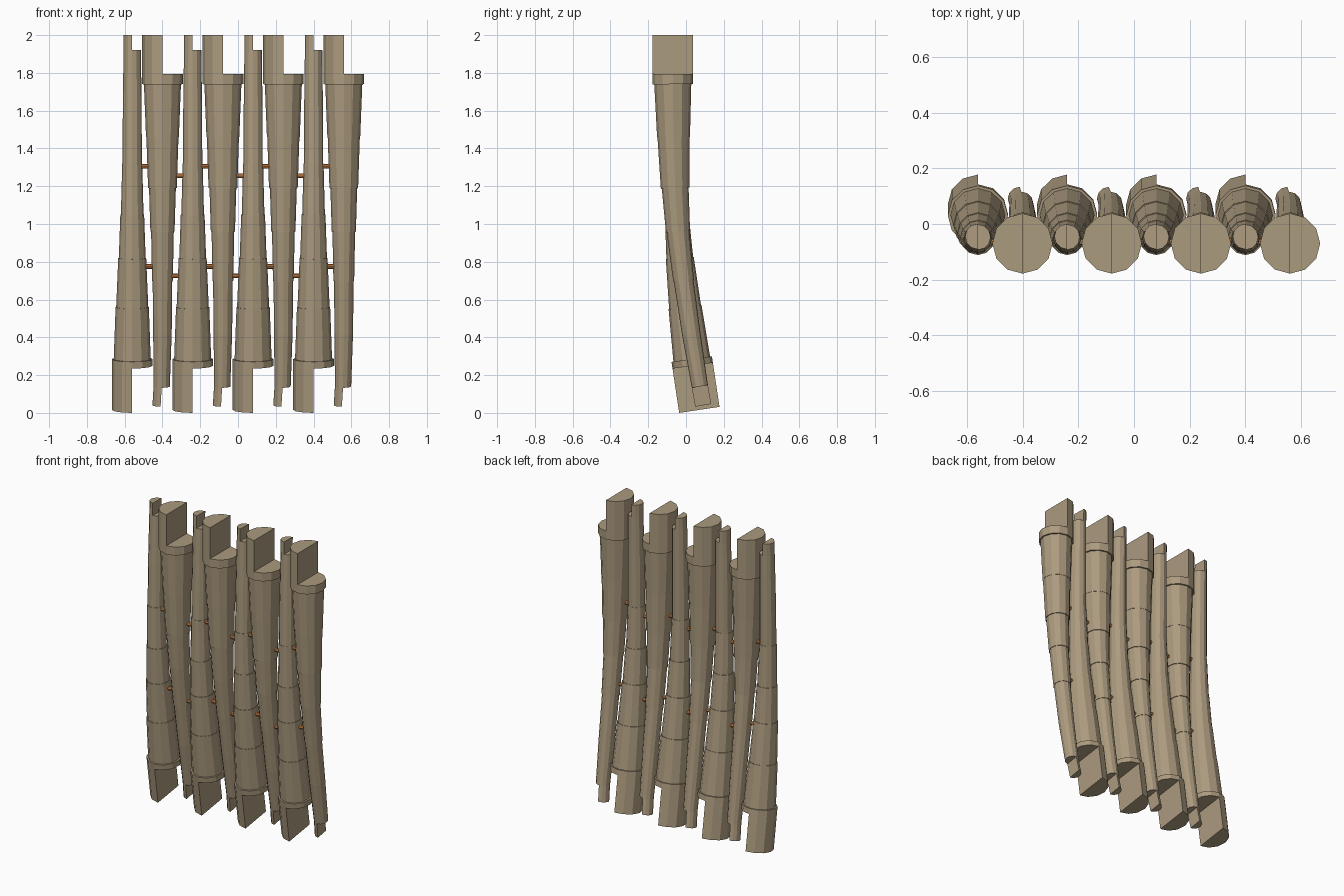
import bpy, bmesh, math
from mathutils import Vector

if "Cube" in bpy.data.objects:
    bpy.data.objects.remove(bpy.data.objects["Cube"])

SIDES = 12


def material(name, col):
    m = bpy.data.materials.new(name)
    m.diffuse_color = (*col, 1)
    m.use_nodes = True
    m.node_tree.nodes["Principled BSDF"].inputs["Base Color"].default_value = m.diffuse_color
    return m


TAN = material("tan tube", (0.41, 0.325, 0.21))
ORANGE = material("orange pin", (0.62, 0.22, 0.06))

# bend of the whole panel in side view: (z, y)
BEND = [(0, .073), (.28, .031), (.56, -.005), (.82, -.033),
        (1.05, -.05), (1.32, -.064), (1.74, -.07), (2.0, -.07)]


def bend(z):
    for (z0, y0), (z1, y1) in zip(BEND, BEND[1:]):
        if z <= z1 or z1 == 2.0:
            return y0 + (y1 - y0) * (z - z0) / (z1 - z0)


def centre(z, up):
    # the thin end of each tube leans slightly backwards
    thin = max(0, z - 1) if up else max(0, 1 - z)
    return bend(z) + .025 * thin


def ring(bm, x, z, r, up, half):
    slope = (centre(z + .06, up) - centre(z - .06, up)) / .12
    across = Vector((0, 1, -slope)).normalized()
    mid = Vector((x, centre(z, up), z))
    if half:
        n = SIDES // 2
        angles = [math.pi / 2 + math.pi * i / n for i in range(n + 1)]
    else:
        angles = [2 * math.pi * i / SIDES for i in range(SIDES)]
    return [bm.verts.new(mid + Vector((r * math.cos(a), 0, 0)) + across * (r * math.sin(a)))
            for a in angles]


def section(bm, x, rows, up, half=False):
    """Closed loft through (z, radius) rows."""
    rings = [ring(bm, x + (row[2] if len(row) > 2 else 0), row[0], row[1], up, half)
             for row in rows]
    for a, b in zip(rings, rings[1:]):
        for i in range(len(a)):
            j = (i + 1) % len(a)
            bm.faces.new((a[i], a[j], b[j], b[i]))
    bm.faces.new(rings[0])
    bm.faces.new(rings[-1])


def finish(bm, name, mat):
    bmesh.ops.recalc_face_normals(bm, faces=bm.faces)
    me = bpy.data.meshes.new(name)
    bm.to_mesh(me)
    bm.free()
    me.materials.append(mat)
    ob = bpy.data.objects.new(name, me)
    bpy.context.collection.objects.link(ob)


# telescoping sections: wide bottom tube and wide top tube
WIDE_BOTTOM = [
    [(.25, .108), (.285, .108)],
    [(.285, .098), (.56, .088)],
    [(.56, .085), (.82, .074)],
    [(.82, .071), (1.05, .063)],
    [(1.05, .060), (1.32, .053)],
    [(1.32, .051), (1.6, .050), (1.92, .046)],
]
WIDE_TOP = [
    [(1.74, .108), (1.795, .108)],
    [(1.46, .087), (1.74, .098)],
    [(1.19, .076), (1.46, .085)],
    [(.96, .064), (1.19, .071)],
    [(.70, .055), (.96, .060)],
    [(.14, .043, -.004), (.42, .049), (.70, .052)],
]


def tube(name, x, up):
    bm = bmesh.new()
    for rows in (WIDE_BOTTOM if up else WIDE_TOP):
        section(bm, x, rows, up)
    # half-round lap joints on both ends
    if up:
        section(bm, x, [(.016, .108), (.25, .108)], up, True)
        section(bm, x, [(1.92, .046), (2.0, .046)], up, True)
    else:
        section(bm, x, [(1.795, .108), (2.0, .108)], up, True)
        section(bm, x, [(.04, .043, -.01), (.14, .043, -.004)], up, True)
    finish(bm, name, TAN)


def pin(name, x0, x1, z):
    bm = bmesh.new()
    y = bend(z)
    loops = [[bm.verts.new((x, y + .012 * math.cos(a * math.pi / 4),
                            z + .012 * math.sin(a * math.pi / 4))) for a in range(8)]
             for x in (x0, x1)]
    for i in range(8):
        j = (i + 1) % 8
        bm.faces.new((loops[0][i], loops[0][j], loops[1][j], loops[1][i]))
    bm.faces.new(loops[0])
    bm.faces.new(loops[1])
    finish(bm, name, ORANGE)


# eight alternating tubes, joined by staggered pins
for k in range(8):
    x = -.56 + .16 * k
    up = k % 2 == 0
    tube(f"{'wide_bottom' if up else 'wide_top'}_tube_{k + 1}", x, up)
    if k < 7:
        for level, z in enumerate((.775, 1.305) if up else (.725, 1.255)):
            pin(f"pin_{k + 1}_{level + 1}", x + .03, x + .13, z)
